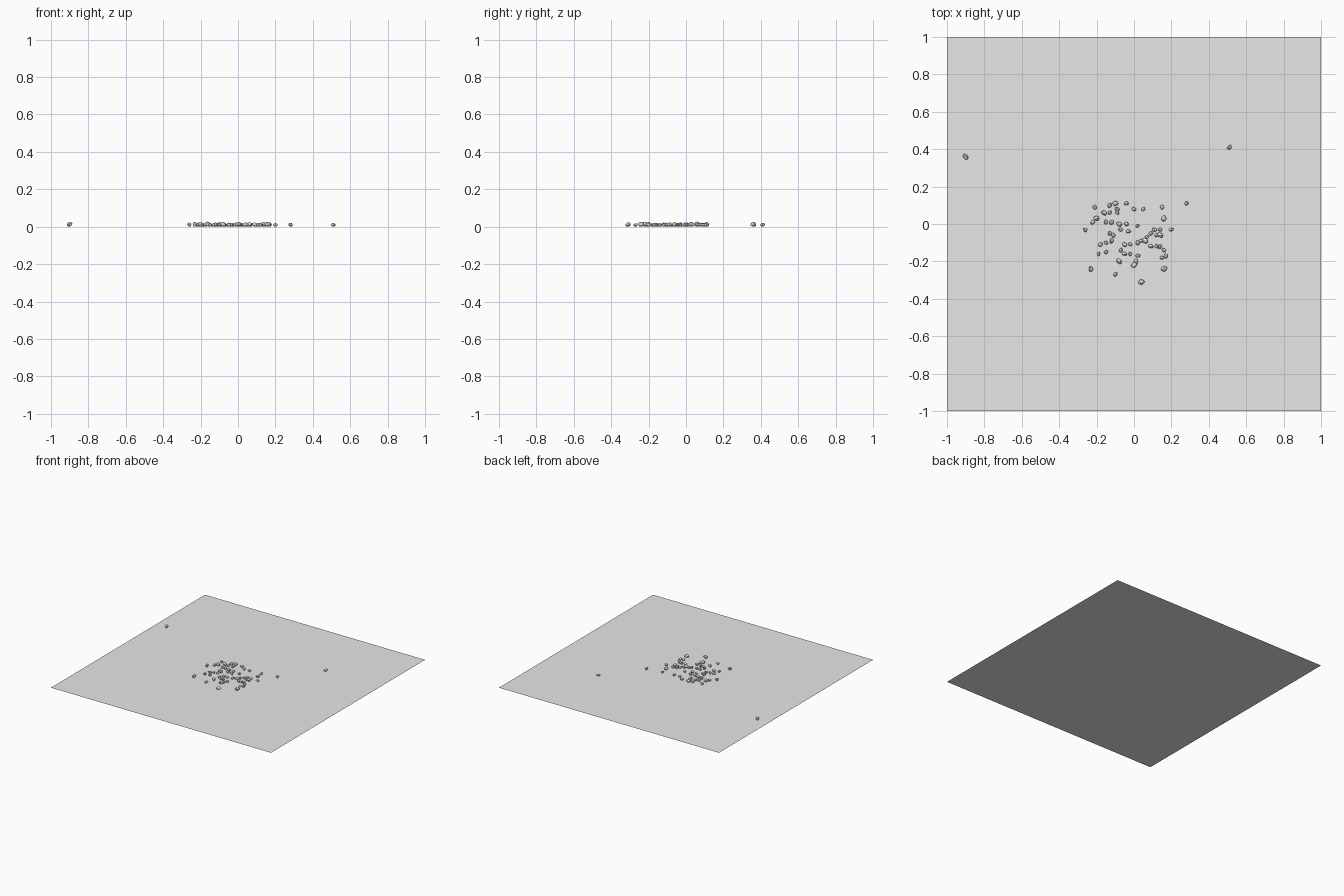
import bpy
import bmesh
import math
import random
from mathutils import Matrix, Vector

cube = bpy.data.objects.get("Cube")
if cube:
    bpy.data.objects.remove(cube, do_unlink=True)

random.seed(4)


def make_material(name, colour):
    mat = bpy.data.materials.new(name)
    mat.use_nodes = True
    mat.diffuse_color = colour
    mat.node_tree.nodes["Principled BSDF"].inputs["Base Color"].default_value = colour
    return mat


stone_grey = make_material("stone_grey", (0.8, 0.8, 0.8, 1))


def add_object(name, mesh, location=(0, 0, 0)):
    obj = bpy.data.objects.new(name, mesh)
    obj.location = location
    bpy.context.collection.objects.link(obj)
    return obj


def finish_mesh(name, bm):
    mesh = bpy.data.meshes.new(name)
    bm.to_mesh(mesh)
    bm.free()
    mesh.materials.append(stone_grey)
    return mesh


def pebble_mesh(index):
    """Faceted, lopsided stone of about unit radius, resting on its lowest point."""
    bm = bmesh.new()
    bmesh.ops.create_icosphere(bm, subdivisions=2, radius=1)
    # Chop the ball with random planes to leave broad, chipped facets
    for _ in range(9):
        normal = Vector([random.gauss(0, 1) for _ in range(3)]).normalized()
        reach = random.uniform(0.7, 0.9)
        for vert in bm.verts:
            excess = vert.co.dot(normal) - reach
            if excess > 0:
                vert.co -= normal * excess
    stretch = (1.1, random.uniform(0.75, 0.9), random.uniform(0.75, 0.9))
    bmesh.ops.scale(bm, vec=stretch, verts=bm.verts)
    bmesh.ops.rotate(bm, verts=bm.verts, cent=(0, 0, 0),
                     matrix=Matrix.Rotation(random.uniform(-0.4, 0.4), 3, "Y"))
    lowest = min(vert.co.z for vert in bm.verts)
    bmesh.ops.translate(bm, verts=bm.verts, vec=(0, 0, -lowest))
    return finish_mesh(f"pebble_shape_{index}", bm)


# Flat square ground sheet
bm = bmesh.new()
bmesh.ops.create_grid(bm, x_segments=1, y_segments=1, size=1)
add_object("ground_sheet", finish_mesh("ground_sheet", bm))

# Pebble positions, in hundredths of a unit
large = [(-90, 36), (-16, 6), (-20, 3), (-10, 11), (16, 3), (4, -31),
         (-8, -20), (-23, -24), (16, -24), (0, -22), (-8, 0), (6, -9), (14, -6)]
small = [(51, 41), (28, 11), (-21, 9), (-22, 1), (-13, 6), (-13, 10), (-9, 8),
         (-9, 6), (-4, 11), (0, 8), (5, 8), (15, 9), (20, -3), (-26, -3),
         (-15, 1), (-12, 1), (-7, -3), (-4, 0), (-3, -4), (2, -1), (-13, -5),
         (-11, -6), (-15, -10), (-18, -11), (-12, -9), (-19, -16), (-15, -15),
         (-5, -11), (-2, -11), (2, -10), (4, -9), (7, -7), (9, -5), (11, -3),
         (12, -6), (14, -3), (9, -12), (12, -12), (14, -12), (16, -14),
         (17, -17), (-7, -14), (-5, -16), (-2, -16), (2, -17), (1, -20),
         (-10, -27), (15, -18)]

# Scatter the stones, each a turned and resized copy of a few shapes
shapes = [pebble_mesh(i) for i in range(6)]
for label, spots, radius in (("large", large, 0.016), ("small", small, 0.0125)):
    for i, (x, y) in enumerate(spots):
        stone = add_object(f"{label}_pebble_{i}", shapes[i % len(shapes)],
                           (x / 100, y / 100, 0))
        stone.scale = [radius * random.uniform(0.93, 1.07)] * 3
        stone.rotation_euler.z = random.uniform(0, math.tau)
